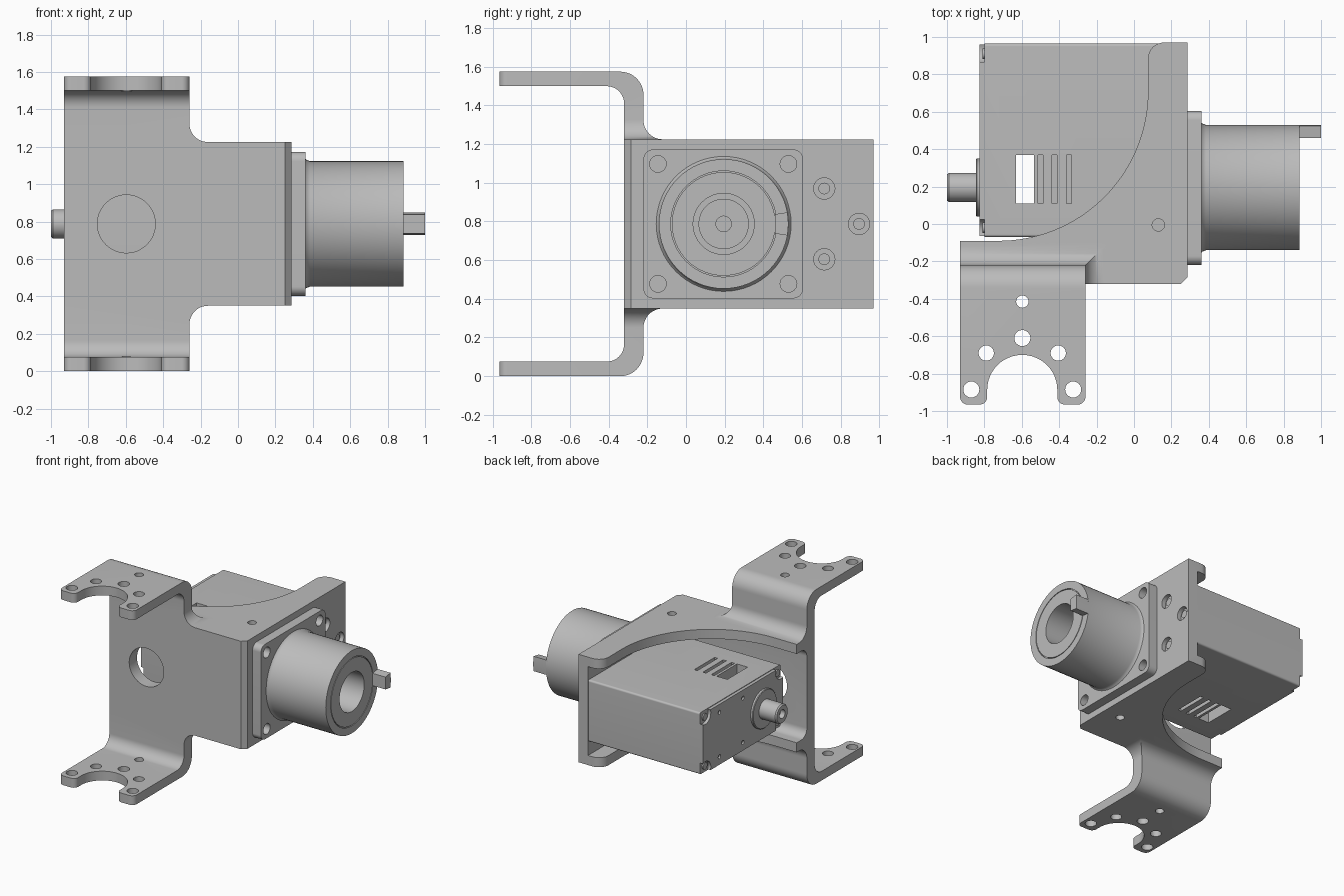
import bpy, bmesh, math
from mathutils import Vector, Matrix

if "Cube" in bpy.data.objects:
    bpy.data.objects.remove(bpy.data.objects["Cube"])

MID = 0.7875          # height of the symmetry plane and shaft axis
AXIS_Y = 0.195        # shaft axis depth

grey = bpy.data.materials.new("plain grey")
grey.use_nodes = True
grey.diffuse_color = (0.5, 0.5, 0.5, 1)
grey.node_tree.nodes["Principled BSDF"].inputs["Base Color"].default_value = (0.5, 0.5, 0.5, 1)


def rounded(corners, steps=12):
    """Outline from (u, v[, radius]) corners, with arcs where a radius is given."""
    out = []
    for i, c in enumerate(corners):
        p = Vector(c[:2])
        if len(c) < 3:
            out.append(p)
            continue
        a = (Vector(corners[i - 1][:2]) - p).normalized()
        b = (Vector(corners[(i + 1) % len(corners)][:2]) - p).normalized()
        half = a.angle(b) / 2
        r = c[2]
        start, end = p + a * r / math.tan(half), p + b * r / math.tan(half)
        centre = p + (a + b).normalized() * r / math.sin(half)
        s, e = start - centre, end - centre
        turn = s.angle(e)
        n = steps * 3 if r > 0.5 else steps
        for k in range(n + 1):
            t = k / n * turn
            out.append(centre + (s * math.sin(turn - t) + e * math.sin(t)) / math.sin(turn))
    return out


def finish(bm, name):
    bmesh.ops.remove_doubles(bm, verts=bm.verts, dist=1e-5)
    bmesh.ops.recalc_face_normals(bm, faces=bm.faces)
    me = bpy.data.meshes.new(name)
    bm.to_mesh(me)
    bm.free()
    me.materials.append(grey)
    ob = bpy.data.objects.new(name, me)
    bpy.context.collection.objects.link(ob)
    return ob


def prism(name, axis, corners, lo, hi):
    """Extrude an outline along x (y,z outline), y (x,z) or z (x,y)."""
    put = {"x": lambda u, v, w: (w, u, v), "y": lambda u, v, w: (u, w, v), "z": lambda u, v, w: (u, v, w)}[axis]
    bm = bmesh.new()
    face = bm.faces.new([bm.verts.new(put(p.x, p.y, lo)) for p in rounded(corners)])
    new = bmesh.ops.extrude_face_region(bm, geom=[face])["geom"]
    bmesh.ops.translate(bm, vec=put(0, 0, hi - lo), verts=[g for g in new if isinstance(g, bmesh.types.BMVert)])
    return finish(bm, name)


def rect(u0, u1, v0, v1, r=None):
    pts = [(u0, v0), (u1, v0), (u1, v1), (u0, v1)]
    return [p + (r,) for p in pts] if r else pts


def rod(axis, u, v, r, lo, hi, name="cutter"):
    n = 48 if r > 0.1 else 24
    ring = [(u + r * math.cos(math.tau * k / n), v + r * math.sin(math.tau * k / n)) for k in range(n)]
    return prism(name, axis, ring, lo, hi)


def lathe(name, profile):
    """Turn an (x, radius) profile around the shaft axis."""
    bm = bmesh.new()
    verts = [bm.verts.new((x, AXIS_Y, MID + r)) for x, r in profile]
    edges = [bm.edges.new(pair) for pair in zip(verts, verts[1:])]
    bmesh.ops.spin(bm, geom=verts + edges, cent=(0, AXIS_Y, MID), axis=(1, 0, 0),
                   angle=math.tau, steps=64, use_merge=True)
    return finish(bm, name)


def boolean(ob, cutter, op="DIFFERENCE"):
    mod = ob.modifiers.new(op, "BOOLEAN")
    mod.operation, mod.solver, mod.object = op, "EXACT", cutter
    bpy.context.view_layer.objects.active = ob
    bpy.ops.object.modifier_apply(modifier=mod.name)
    bpy.data.objects.remove(cutter)


def flipped(ob):
    """Copy mirrored about the middle height."""
    bm = bmesh.new()
    bm.from_mesh(ob.data)
    bm.transform(Matrix.Translation((0, 0, 2 * MID)) @ Matrix.Scale(-1, 4, (0, 0, 1)))
    return finish(bm, ob.name + " copy")


# Bent arm: side profile, front outline and plan outline intersected
TOP = MID + 0.4375
arm = prism("arm", "x", [(-0.97, 1.5), (-0.32, 1.5, 0.09), (-0.32, 1.18), (-0.1, 1.18), (-0.1, TOP),
                         (-0.22, TOP, 0.1), (-0.22, 1.575, 0.12), (-0.97, 1.575)], -0.93, -0.15)
boolean(arm, prism("front", "y", [(-0.95, 1.1), (-0.1, 1.1), (-0.1, TOP), (-0.26, TOP, 0.1),
                                  (-0.26, 1.7), (-0.95, 1.7)], -1.1, 0), "INTERSECT")
boolean(arm, prism("plan", "z", [(-0.93, 0), (-0.93, -0.965, 0.04), (-0.785, -0.965, 0.04), (-0.785, -0.7, 0.187),
                                 (-0.41, -0.7, 0.187), (-0.41, -0.965, 0.04), (-0.26, -0.965, 0.04),
                                 (-0.26, -0.35), (-0.1, -0.35), (-0.1, 0)], 1, 1.8), "INTERSECT")
for x, y, r in [(-0.87, -0.885, 0.043), (-0.325, -0.885, 0.043), (-0.79, -0.69, 0.041),
                (-0.405, -0.69, 0.041), (-0.597, -0.61, 0.043), (-0.597, -0.415, 0.033)]:
    boolean(arm, rod("z", x, y, r, 1.4, 1.7))

# Channel body with a swept cutaway, joined to both arms and hollowed
bracket = prism("bracket", "z", [(-0.93, -0.32), (0.25, -0.32), (0.285, -0.285), (0.285, 0.97), (0.075, 0.97, 0.085),
                                 (0.075, -0.09, 0.8), (-0.93, -0.09)], 2 * MID - TOP, TOP)
boolean(bracket, flipped(arm), "UNION")
boolean(bracket, arm, "UNION")
boolean(bracket, prism("cavity", "x", rect(-0.22, 1.3, MID - 0.36, MID + 0.36, 0.07), -1.1, 0.2))
boolean(bracket, rod("y", -0.597, MID, 0.155, -0.5, -0.1))
boolean(bracket, rod("z", 0.13, -0.005, 0.033, 0.2, 1.4))
for y, dz in [(0.715, 0.183), (0.715, -0.183), (0.895, 0)]:
    boolean(bracket, rod("x", y, MID + dz, 0.055, 0.25, 0.4))
    rod("x", y, MID + dz, 0.03, 0.19, 0.265, "wall_screw")

# Square bearing flange with corner holes
flange = prism("bearing_flange", "x", rect(-0.22, 0.605, MID - 0.385, MID + 0.385, 0.05), 0.285, 0.36)
for y in (-0.145, 0.53):
    for dz in (-0.31, 0.31):
        boolean(flange, rod("x", y, MID + dz, 0.043, 0.27, 0.4))

# Hollow output drum with a seam ring, recessed hub and drive key
lathe("output_drum", [(0.355, 0), (0.355, 0.355), (0.365, 0.343), (0.385, 0.335), (0.885, 0.335), (0.885, 0.274),
                      (0.875, 0.274), (0.875, 0.268), (0.885, 0.268), (0.885, 0.158), (0.5, 0.158), (0.5, 0.13),
                      (0.53, 0.13), (0.53, 0.04), (0.45, 0.04), (0.45, 0)])
prism("drive_key", "x", [(0.46, MID - 0.05), (0.525, MID - 0.06), (0.53, MID), (0.525, MID + 0.06),
                         (0.46, MID + 0.05)], 0.87, 1.0)

# Servo case with a through window and shallow vents
servo = prism("servo_case", "x", rect(-0.07, 0.965, MID - 0.25, MID + 0.25, 0.015), -0.8, 0.2)
boolean(servo, prism("window", "z", rect(-0.63, -0.535, 0.11, 0.37), 0.3, 1.3))
for x in (-0.5, -0.425, -0.348):
    for side in (-0.25, 0.25):
        boolean(servo, prism("vent", "z", rect(x - 0.014, x + 0.014, 0.11, 0.37),
                             MID + side - 0.04, MID + side + 0.04))

# Servo cover with notched corners and small screw holes
cover = prism("servo_cover", "x", rect(-0.065, 0.96, MID - 0.245, MID + 0.245), -0.825, -0.798)
for y in (-0.04, 0.93):
    for dz in (-0.22, 0.22):
        boolean(cover, rod("x", y, MID + dz, 0.07, -0.9, -0.7))
        rod("x", y + (0.02 if y < 0 else -0.02), MID + dz * 0.9, 0.028, -0.81, -0.79, "cover_screw")
for y in (0.45, 0.75):
    for dz in (-0.18, 0.18):
        boolean(cover, rod("x", y, MID + dz, 0.016, -0.9, -0.81))

# Rear shaft and its collar
lathe("rear_shaft", [(-0.82, 0), (-0.82, 0.155), (-0.84, 0.155), (-0.845, 0.15), (-0.845, 0.078), (-0.99, 0.078),
                     (-1.0, 0.07), (-1.0, 0.035), (-0.96, 0.035), (-0.96, 0)])

for ob in list(bpy.context.scene.objects):
    if ob.type == "MESH":
        bpy.ops.object.select_all(action="DESELECT")
        ob.select_set(True)
        bpy.context.view_layer.objects.active = ob
        bpy.ops.object.shade_smooth_by_angle(angle=math.radians(30))
